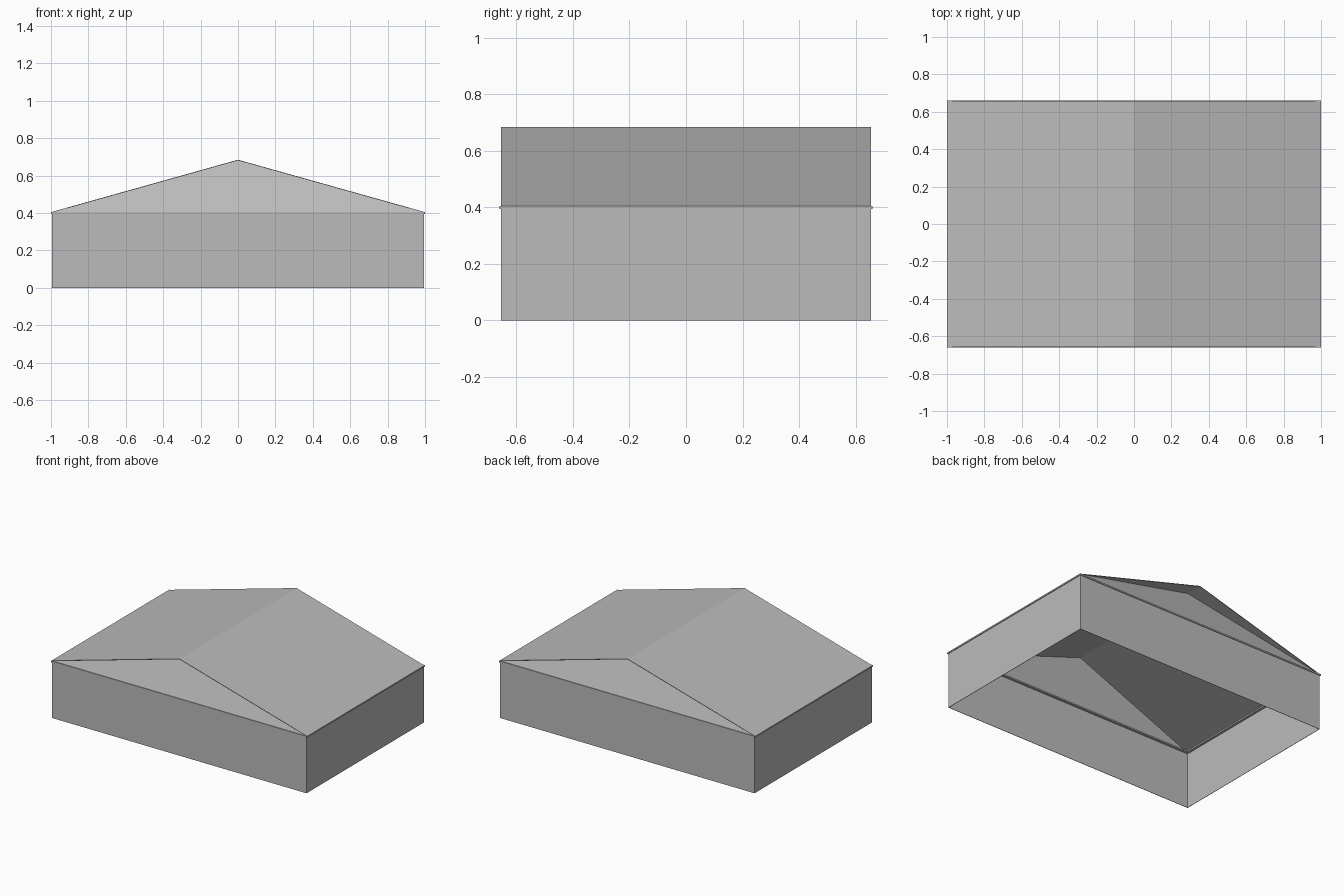
import bpy
import bmesh

old = bpy.data.objects.get("Cube")
if old:
    bpy.data.objects.remove(old, do_unlink=True)

grey = bpy.data.materials.new("warm_grey")
grey.use_nodes = True
colour = (0.5, 0.5, 0.5, 1)
grey.diffuse_color = colour
grey.node_tree.nodes["Principled BSDF"].inputs["Base Color"].default_value = colour

HALF_X, HALF_Y = 0.995, 0.655
EAVE, RIDGE = 0.405, 0.685
GABLE_LEAN = 0.12


def make_part(name, faces, thickness=0.004):
    """Build a thin sheet from face corner lists, thickened inwards."""
    bm = bmesh.new()
    for corners in faces:
        bm.faces.new([bm.verts.new(c) for c in corners])
    bmesh.ops.remove_doubles(bm, verts=bm.verts, dist=0.0001)
    mesh = bpy.data.meshes.new(name)
    bm.to_mesh(mesh)
    bm.free()
    mesh.materials.append(grey)
    obj = bpy.data.objects.new(name, mesh)
    bpy.context.collection.objects.link(obj)
    solid = obj.modifiers.new("sheet_thickness", "SOLIDIFY")
    solid.thickness = thickness
    solid.offset = -1
    return obj


def ring(half_x, half_y, z):
    """Rectangle corners, counter-clockwise from above."""
    return [(-half_x, -half_y, z), (half_x, -half_y, z),
            (half_x, half_y, z), (-half_x, half_y, z)]


def bridge(a, b):
    """Four quads joining two rectangles."""
    return [(a[i], a[(i + 1) % 4], b[(i + 1) % 4], b[i]) for i in range(4)]


# Four walls, open underneath
make_part("walls", bridge(ring(HALF_X, HALF_Y, 0), ring(HALF_X, HALF_Y, EAVE)))

# Thin rim along the wall tops
make_part("eave_rim", bridge(ring(1, 0.66, EAVE), ring(0.975, 0.635, EAVE)), 0.01)

# Two roof slopes meeting at the ridge
slopes = []
for side in (-1, 1):
    slopes.append([(side, -side * HALF_Y, EAVE), (side, side * HALF_Y, EAVE),
                   (0, side * HALF_Y, RIDGE), (0, -side * HALF_Y, RIDGE)])
make_part("roof", slopes)

# Gable ends leaning in below the roof edges
for name, side in (("front_gable", -1), ("back_gable", 1)):
    make_part(name, [[(side * HALF_X, side * HALF_Y, EAVE),
                      (-side * HALF_X, side * HALF_Y, EAVE),
                      (0, side * (HALF_Y - GABLE_LEAN), RIDGE - 0.002)][::-1]])
    gable = bpy.data.objects[name]
    bm = bmesh.new()
    bm.from_mesh(gable.data)
    for face in bm.faces:
        face.normal_update()
        if face.normal.y * side < 0:
            face.normal_flip()
    bm.to_mesh(gable.data)
    bm.free()
